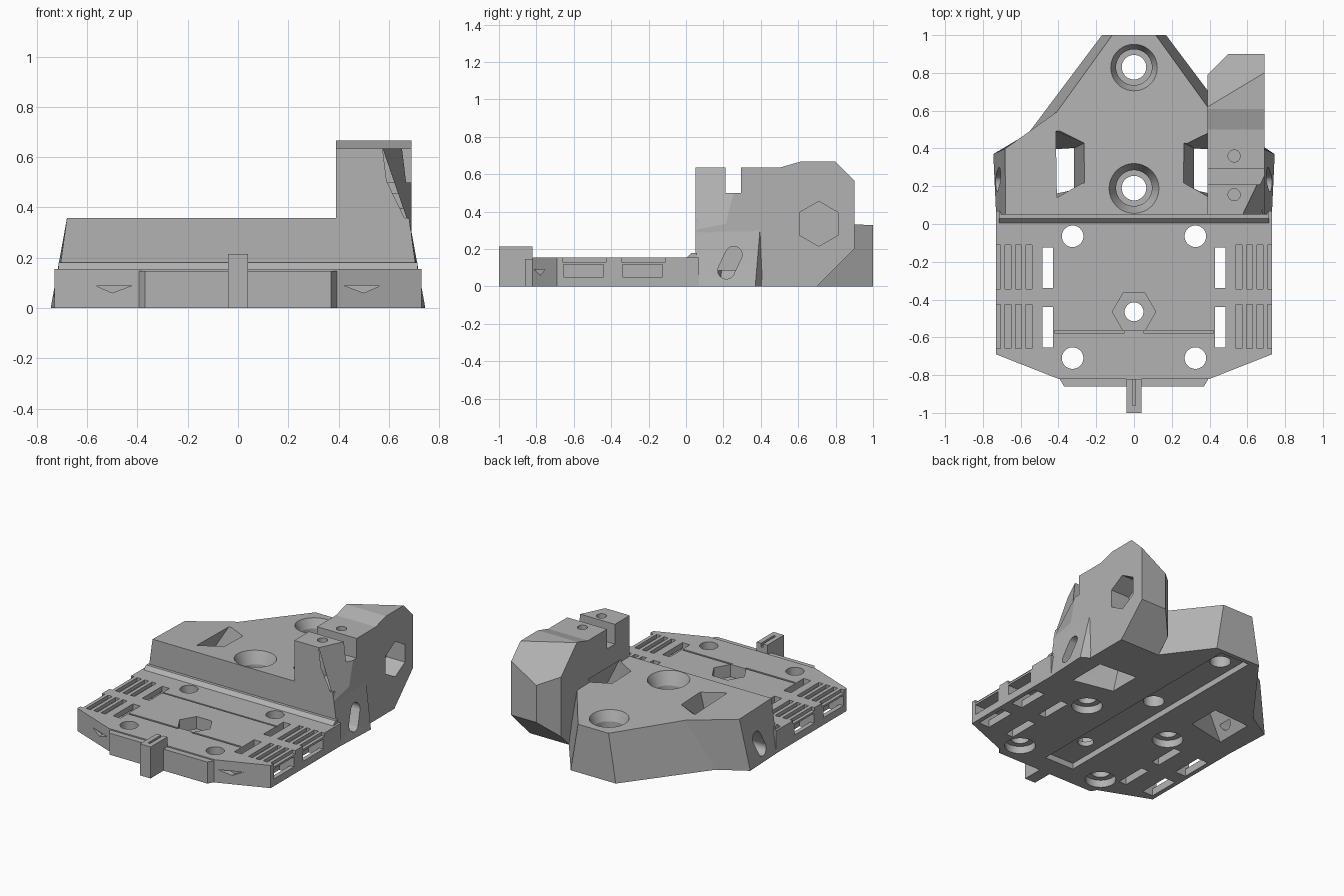
import bpy, bmesh, math
from mathutils import Vector

if "Cube" in bpy.data.objects:
    bpy.data.objects.remove(bpy.data.objects["Cube"], do_unlink=True)

grey = bpy.data.materials.new("plain_grey")
grey.use_nodes = True
grey.diffuse_color = (0.45, 0.45, 0.45, 1)
grey.node_tree.nodes["Principled BSDF"].inputs["Base Color"].default_value = grey.diffuse_color


def prism(name, pts, a, b, axis="z", end=None):
    """Loft a polygon from a to b along an axis; end is an optional second polygon."""
    place = {"z": lambda p, t: (p[0], p[1], t),
             "x": lambda p, t: (t, p[0], p[1]),
             "y": lambda p, t: (p[0], t, p[1])}[axis]
    bm = bmesh.new()
    lo = [bm.verts.new(place(p, a)) for p in pts]
    hi = [bm.verts.new(place(p, b)) for p in (end or pts)]
    bm.faces.new(lo)
    bm.faces.new(hi)
    n = len(lo)
    for i in range(n):
        j = (i + 1) % n
        bm.faces.new((lo[i], lo[j], hi[j], hi[i]))
    bmesh.ops.recalc_face_normals(bm, faces=bm.faces)
    mesh = bpy.data.meshes.new(name)
    bm.to_mesh(mesh)
    bm.free()
    mesh.materials.append(grey)
    obj = bpy.data.objects.new(name, mesh)
    bpy.context.collection.objects.link(obj)
    return obj


def slice_off(obj, point, normal):
    """Trim away everything on the normal side of a plane and cap the cut."""
    bm = bmesh.new()
    bm.from_mesh(obj.data)
    cut = bmesh.ops.bisect_plane(bm, geom=bm.verts[:] + bm.edges[:] + bm.faces[:],
                                 plane_co=point, plane_no=Vector(normal).normalized(),
                                 clear_outer=True)
    edges = [e for e in cut["geom_cut"] if isinstance(e, bmesh.types.BMEdge)]
    bmesh.ops.holes_fill(bm, edges=edges)
    bmesh.ops.recalc_face_normals(bm, faces=bm.faces)
    bm.to_mesh(obj.data)
    bm.free()


def ring(cx, cy, r, n=48, turn=0.0):
    return [(cx + r * math.cos(turn + math.tau * i / n),
             cy + r * math.sin(turn + math.tau * i / n)) for i in range(n)]


def rect(x0, x1, y0, y1):
    return [(x0, y0), (x1, y0), (x1, y1), (x0, y1)]


def mirror(pts):
    return [(-x, y) for x, y in reversed(pts)]


def carve(targets, *args, **kw):
    """Subtract a lofted prism from each target."""
    tool = prism("cutter", *args, **kw)
    tool.hide_render = True
    for obj in targets:
        mod = obj.modifiers.new("cut", "BOOLEAN")
        mod.operation = "DIFFERENCE"
        mod.solver = "EXACT"
        mod.object = tool
        bpy.context.view_layer.objects.active = obj
        bpy.ops.object.modifier_apply(modifier=mod.name)
    bpy.data.objects.remove(tool, do_unlink=True)


# Base plate with cut front corners, front lip and tab
half = [(0.73, 0.07), (0.73, -0.69), (0.40, -0.82)]
plate = prism("base_plate", half + mirror(half), 0, 0.155)
half = [(0.40, -0.81), (0.37, -0.86)]
lip = prism("front_lip", half + mirror(half), 0, 0.147)
tab = prism("front_tab", rect(-0.04, 0.04, -1, -0.82), 0, 0.215)
carve([tab], rect(-0.008, 0.008, -0.96, -0.80), 0.19, 0.3)

# Rear block with inclined sides
low = [(0.73, 0.05), (0.745, 0.37), (0.56, 0.48), (0.17, 1.0)]
high = [(0.68, 0.05), (0.68, 0.40), (0.40, 0.60), (0.11, 1.0)]
block = prism("rear_block", low + mirror(low), 0, 0.36, end=high + mirror(high))
slice_off(block, (0, 0.05, 0.357), (0, 0.03, 1))
step = prism("block_foot", [(0.0, 0.15), (0.03, 0.18), (0.06, 0.18), (0.06, 0.15)],
             -0.715, 0.715, "x")

# Tower with clamp slot and trimmed rear corners
side = [(0.05, 0), (0.05, 0.635), (0.21, 0.635), (0.21, 0.5), (0.295, 0.5),
        (0.295, 0.635), (0.50, 0.635), (0.61, 0.667), (0.90, 0.667),
        (0.90, 0.20), (0.70, 0)]
tower = prism("clamp_tower", side, 0.39, 0.69, "x")
slice_off(tower, (0.69, 0.80, 0.667), (-0.6, 1, 1))
slice_off(tower, (0.39, 0.79, 0.3), (-0.1, 0.1, 0))
carve([tower], [(0.70, -0.1), (0.95, -0.1), (0.95, 0.295), (0.74, 0.295)], 0.25, 0.66,
      end=[(0.50, -0.1), (0.95, -0.1), (0.95, 0.295), (0.69, 0.295)])
carve([tower], ring(0.71, 0.335, 0.12, 6, math.pi / 6), 0.55, 0.8, "x")
for y in (0.155, 0.36):
    carve([tower], ring(0.53, y, 0.032, 24), 0.40, 0.8)

# Countersunk bores in the block
for y in (0.19, 0.83):
    carve([block], ring(0, y, 0.065), -0.1, 0.5)
    carve([block], ring(0, y, 0.095), 0.20, 0.5)
    carve([block], ring(0, y, 0.095), 0.27, 0.36, end=ring(0, y, 0.135))

# Flared windows and side slots, both sides
rear = [block, tower]
top_win = [(0.26, 0.22), (0.40, 0.14), (0.40, 0.50), (0.26, 0.43)]
low_win = [(0.32, 0.18), (0.60, 0.12), (0.60, 0.38), (0.32, 0.40)]
tilt = math.atan2(0.10, 0.05)
slot = []
for cy, cz, start in ((0.255, 0.17, tilt - math.pi / 2), (0.215, 0.085, tilt + math.pi / 2)):
    slot += [(cy + 0.045 * math.cos(start + math.pi * i / 16),
              cz + 0.045 * math.sin(start + math.pi * i / 16)) for i in range(17)]
for s in (1, -1):
    flip = (lambda p: p) if s > 0 else mirror
    # The upper part matches the top opening, so the flare stays below the skin
    carve(rear if s > 0 else [block], flip(low_win), -0.01, 0.37, end=flip(top_win))
    carve(rear if s > 0 else [block], slot, s * 0.55, s * 0.85, "x")

# Nut pocket and bore in the plate
carve([plate], ring(0, -0.465, 0.115, 6), 0.07, 0.3)
carve([plate], ring(0, -0.465, 0.05), -0.1, 0.3)
carve([plate], rect(-0.43, 0.43, -0.205, -0.195), 0.148, 0.3)

for s in (1, -1):
    # Plate screw holes with counterbores underneath
    for y in (-0.065, -0.71):
        carve([plate], ring(s * 0.325, y, 0.057), -0.1, 0.3)
        carve([plate], ring(s * 0.325, y, 0.095), -0.1, 0.05)
    carve([plate], rect(*sorted((s * 0.05, s * 0.42)), -0.578, -0.565), 0.145, 0.3)
    # Belt clips: window, tunnel to the side and toothed top
    for y0 in (-0.655, -0.34):
        y1 = y0 + 0.215
        carve([plate], rect(*sorted((s * 0.43, s * 0.485)), y0, y1), -0.1, 0.3)
        carve([plate], rect(*sorted((s * 0.45, s * 0.8)), y0, y1), 0.05, 0.118)
        carve([plate], rect(*sorted((s * 0.62, s * 0.70)), y0, y1), -0.1, 0.08)
        for i in range(4):
            x = 0.54 + 0.056 * i
            carve([plate], rect(*sorted((s * x, s * (x + 0.032))), y0 - 0.005, y1 + 0.015),
                  0.132, 0.3)
    # Notch in the slanted front corner
    carve([plate], [(s * 0.42, 0.09), (s * 0.57, 0.09), (s * 0.50, 0.06)],
          -0.9, -0.75, "y")

# Shallow belt channel underneath
carve([plate, block], rect(-0.11, 0.11, -0.72, 0.97), -0.1, 0.04)

# Smooth the round bores while keeping facets crisp
bpy.ops.object.select_all(action="DESELECT")
for obj in (plate, lip, tab, block, step, tower):
    obj.select_set(True)
    bpy.context.view_layer.objects.active = obj
bpy.ops.object.shade_smooth_by_angle(angle=math.radians(10))
